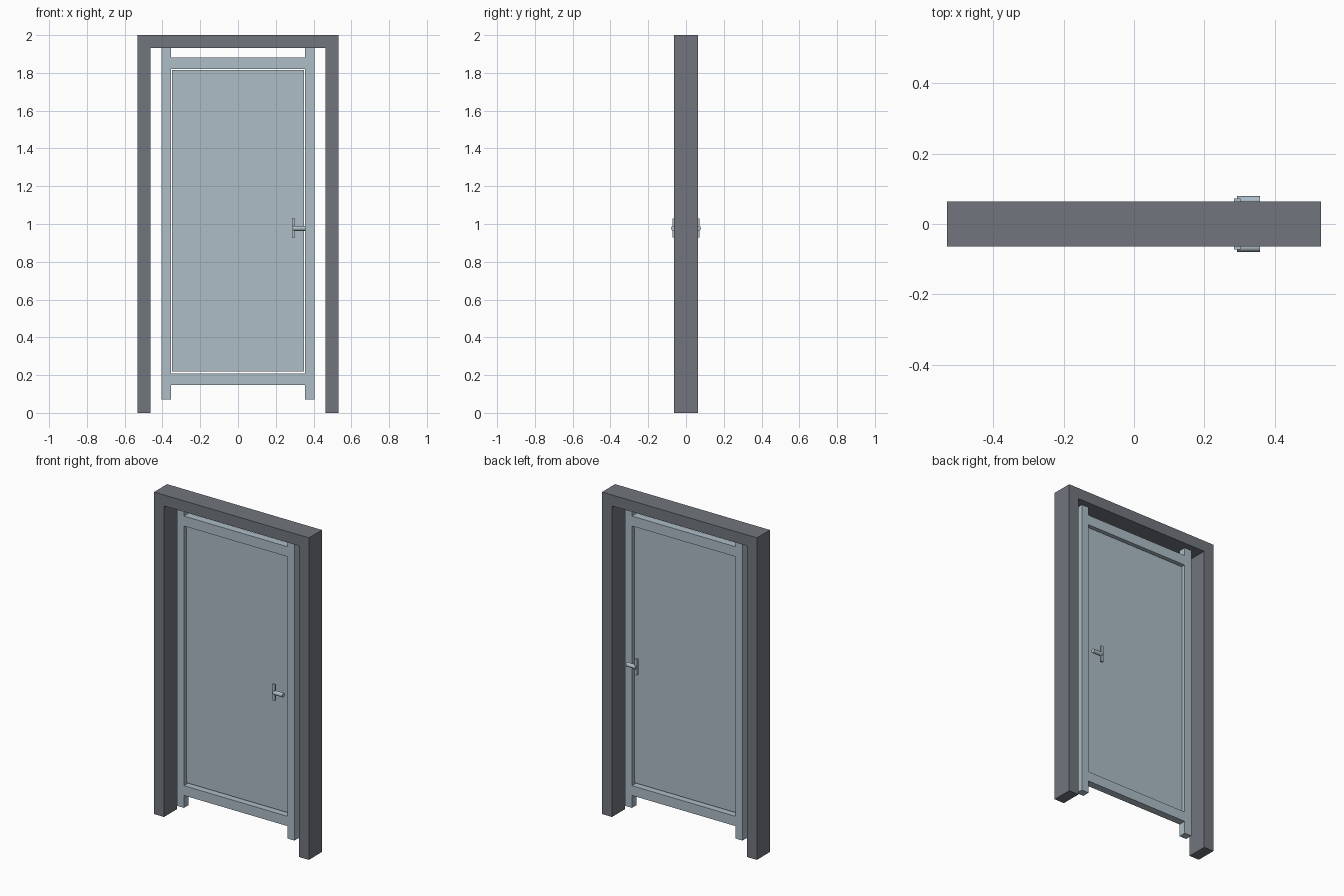
import bpy
import math

cube = bpy.data.objects.get("Cube")
if cube:
    bpy.data.objects.remove(cube, do_unlink=True)


def material(name, color):
    mat = bpy.data.materials.new(name)
    mat.use_nodes = True
    mat.diffuse_color = (*color, 1)
    bsdf = next(n for n in mat.node_tree.nodes if n.type == 'BSDF_PRINCIPLED')
    bsdf.inputs["Base Color"].default_value = (*color, 1)
    return mat


dark_grey = material("dark grey", (0.165, 0.180, 0.205))
pale_blue = material("pale blue grey", (0.42, 0.51, 0.57))


def box(name, x, y, z, mat):
    """Box from (low, high) ranges on each axis."""
    spans = (x, y, z)
    bpy.ops.mesh.primitive_cube_add(size=1, location=[(a + b) / 2 for a, b in spans])
    obj = bpy.context.object
    obj.name = name
    obj.scale = [b - a for a, b in spans]
    bpy.ops.object.transform_apply(location=False, rotation=False, scale=True)
    obj.data.materials.append(mat)
    return obj


# Outer frame as one extruded portal profile
W, INNER, TOP, LINTEL, DEPTH = 0.532, 0.464, 2.0, 1.932, 0.064
outline = [(-W, 0), (-INNER, 0), (-INNER, LINTEL), (INNER, LINTEL),
           (INNER, 0), (W, 0), (W, TOP), (-W, TOP)]
n = len(outline)
verts = [(x, y, z) for y in (-DEPTH, DEPTH) for x, z in outline]
# The portal is split into two posts and a lintel, with the corners mitred
caps = [(0, 1, 2, 7), (7, 2, 3, 6), (6, 3, 4, 5)]
faces = caps + [tuple(i + n for i in reversed(c)) for c in caps]
faces += [(i, i + n, (i + 1) % n + n, (i + 1) % n) for i in range(n)]
mesh = bpy.data.meshes.new("outer_frame")
mesh.from_pydata(verts, [], faces)
mesh.materials.append(dark_grey)
bpy.context.collection.objects.link(bpy.data.objects.new("outer_frame", mesh))

# Door stiles and rails
STILE_IN, STILE_OUT, THICK = 0.355, 0.404, 0.023
for side, s in (("left", 1), ("right", -1)):
    box(side + "_stile", sorted((s * STILE_IN, s * STILE_OUT)),
        (-THICK, THICK), (0.07, LINTEL), pale_blue)
for name, z in (("top_rail", (1.82, 1.882)), ("bottom_rail", (0.208, 0.147))):
    box(name, (-STILE_IN, STILE_IN), (-THICK, THICK), sorted(z), pale_blue)

# Thin door panel with a narrow gap around it
box("door_panel", (-0.35, 0.35), (-0.004, 0.004), (0.22, 1.815), pale_blue)

# Handle on each face: upright plate and round lever
for side, s in (("front", -1), ("back", 1)):
    box(side + "_handle_plate", (0.285, 0.303), sorted((s * 0.06, s * 0.072)),
        (0.929, 1.029), pale_blue)
    bpy.ops.mesh.primitive_cylinder_add(
        vertices=24, radius=0.013, depth=0.065,
        location=(0.326, s * 0.066, 0.977), rotation=(0, math.pi / 2, 0))
    lever = bpy.context.object
    lever.name = side + "_handle_lever"
    lever.data.materials.append(pale_blue)
    bpy.ops.object.shade_smooth_by_angle()
